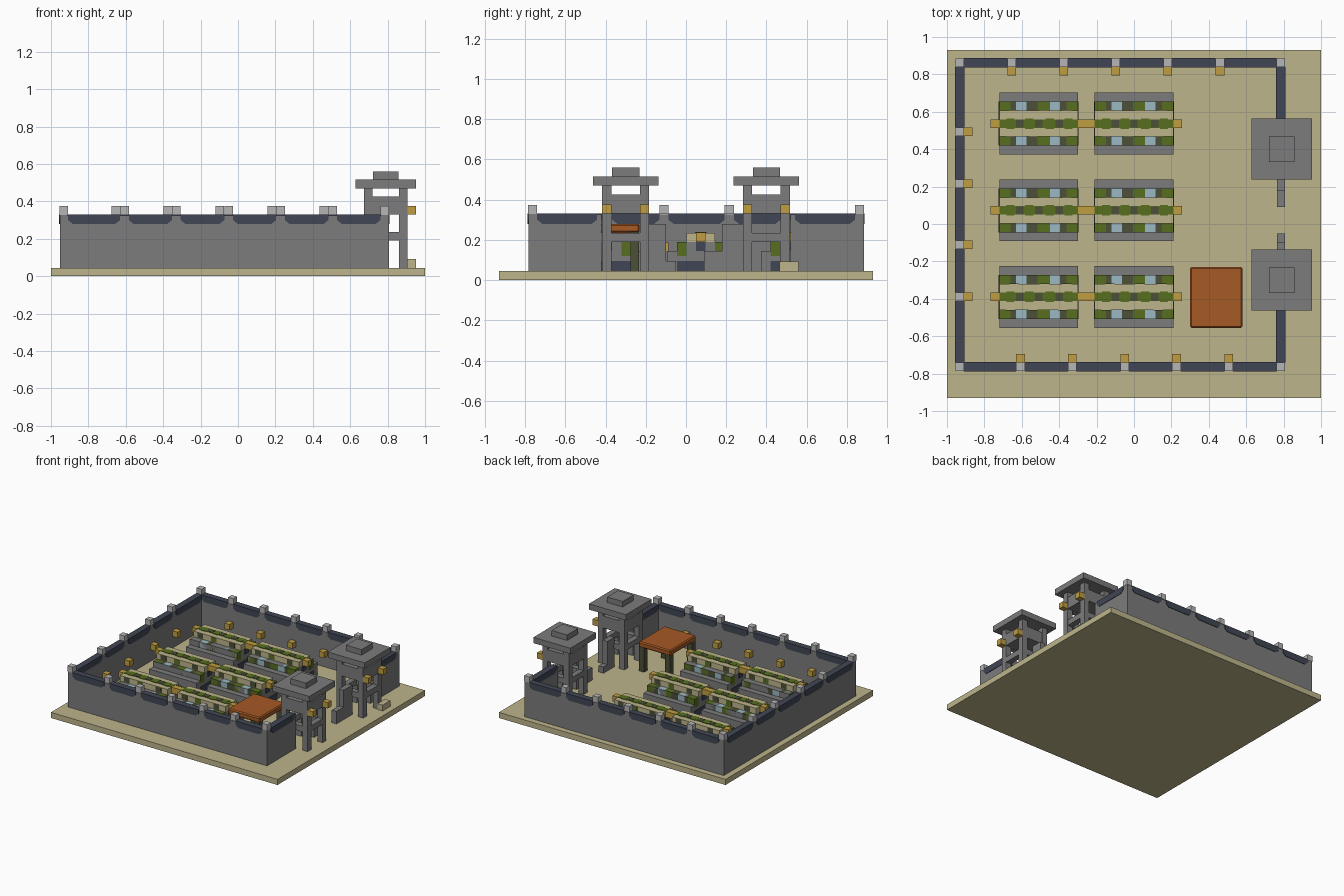
import bpy
import bmesh

cube = bpy.data.objects.get("Cube")
if cube:
    bpy.data.objects.remove(cube, do_unlink=True)


def material(name, rgb):
    m = bpy.data.materials.new(name)
    m.use_nodes = True
    m.diffuse_color = (*rgb, 1)
    m.node_tree.nodes["Principled BSDF"].inputs["Base Color"].default_value = (*rgb, 1)
    return m


SAND = material("sand", (0.51, 0.46, 0.26))
GREY = material("stone grey", (0.2, 0.2, 0.2))
NAVY = material("dark navy", (0.051, 0.061, 0.089))
PALE = material("pale grey", (0.47, 0.47, 0.47))
GOLD = material("lamp gold", (0.52, 0.34, 0.055))
ORANGE = material("canopy orange", (0.38, 0.1, 0.018))
GREEN = material("leaf green", (0.095, 0.156, 0.014))
OLIVE = material("dark olive", (0.072, 0.08, 0.038))
GLASS = material("window blue", (0.33, 0.485, 0.546))

U = 0.046     # block size
G = 0.045     # ground level


def finish(name, bm, mat):
    bmesh.ops.recalc_face_normals(bm, faces=bm.faces)
    me = bpy.data.meshes.new(name)
    bm.to_mesh(me)
    bm.free()
    me.materials.append(mat)
    ob = bpy.data.objects.new(name, me)
    bpy.context.collection.objects.link(ob)
    return ob


def box(name, mat, x, y, z):
    """Box from (low, high) ranges on each axis."""
    bm = bmesh.new()
    bmesh.ops.create_cube(bm, size=1)
    for v in bm.verts:
        v.co = [r[0] if c < 0 else r[1] for c, r in zip(v.co, (x, y, z))]
    return finish(name, bm, mat)


def span(c, half):
    return (c - half, c + half)


def block(name, mat, x, y, z0):
    return box(name, mat, span(x, U / 2), span(y, U / 2), (z0, z0 + U))


def coping(start, end, across, along_x):
    """Navy wall cap whose lower corners are cut off."""
    bm = bmesh.new()
    a, b = start + U / 2, end - U / 2
    outline = [(a, 0.331), (b, 0.331), (b, 0.3), (b - 0.025, 0.28), (a + 0.025, 0.28), (a, 0.3)]
    rings = []
    for side in (-0.025, 0.025):
        pts = [(t, across + side, z) if along_x else (across + side, t, z) for t, z in outline]
        rings.append([bm.verts.new(p) for p in pts])
    bm.faces.new(rings[0])
    bm.faces.new(rings[1])
    for i in range(6):
        j = (i + 1) % 6
        bm.faces.new((rings[0][i], rings[0][j], rings[1][j], rings[1][i]))
    finish("wall_coping", bm, NAVY)


def wall(stops, across, along_x, inward=0, posts=True):
    """Wall with caps between stops, posts on stops and lamps inside."""
    run, thick, height = (stops[0], stops[-1]), span(across, 0.021), (G, 0.325)
    if along_x:
        box("wall", GREY, run, thick, height)
    else:
        box("wall", GREY, thick, run, height)
    for a, b in zip(stops, stops[1:]):
        coping(a, b, across, along_x)
    for s in stops[1:-1] if posts else []:
        x, y = (s, across) if along_x else (across, s)
        block("wall_post", PALE, x, y, 0.328)
        lamp = across + inward * U
        x, y = (s, lamp) if along_x else (lamp, s)
        block("wall_lamp", GOLD, x, y, 0.14)


# Ground
box("ground", SAND, (-1, 1), (-0.93, 0.93), (0, G))

# Perimeter walls
L, R, F, B = -0.932, 0.785, -0.763, 0.863
wall([L, -0.607, -0.33, -0.05, 0.227, 0.507, R], F, True, 1)
wall([L, -0.653, -0.375, -0.097, 0.18, 0.46, R], B, True, -1)
wall([F, -0.39, -0.11, 0.215, 0.493, B], L, False, 1)
wall([F, -0.42], R, False, 0, False)
wall([0.52, B], R, False, 0, False)
for x in (L, R):
    for y in (F, B):
        box("corner_pillar", GREY, span(x, 0.021), span(y, 0.021), (G, 0.328))
        block("corner_post", PALE, x, y, 0.328)

# Gate: stepped stubs beside each tower
for y, top in (((-0.19, -0.1), 0.28), ((-0.1, -0.05), 0.095), ((0.18, 0.29), 0.28),
               ((0.09, 0.18), 0.145)):
    box("gate_step", GREY, span(R, 0.021), y, (G, top))


# Watch towers
def tower(cx, cy):
    for sx in (-1, 1):
        for sy in (-1, 1):
            box("tower_leg", GREY, span(cx + sx * 0.094, U / 2), span(cy + sy * 0.094, U / 2), (G, 0.47))
    for s in (-1, 1):
        for name, z in (("tower_brace", (0.19, 0.235)), ("tower_parapet", (0.33, 0.425))):
            box(name, GREY, span(cx, 0.094), span(cy + s * 0.094, 0.022), z)
            box(name, GREY, span(cx + s * 0.094, 0.022), span(cy, 0.094), z)
        block("tower_lamp", GOLD, cx + 0.14, cy + s * 0.094, 0.33)
    box("tower_floor", GREY, span(cx, 0.1), span(cy, 0.1), (0.331, 0.375))
    box("tower_roof", GREY, span(cx, 0.163), span(cy, 0.163), (0.47, 0.516))
    box("tower_cap", GREY, span(cx, 0.068), span(cy, 0.068), (0.516, 0.56))


for y in (-0.3, 0.4):
    tower(0.79, y)
box("entrance_step", SAND, (0.905, 0.952), (0.465, 0.56), (G, 0.092))

# Barracks: stepped huts with camouflage bands and windows
BAND = [(0.06, GREEN), (0.03, OLIVE), (0.055, GLASS), (0.06, OLIVE), (0.065, GREEN),
        (0.055, GLASS), (0.035, OLIVE), (0.06, GREEN)]


def barrack(cx, cy):
    x = span(cx, 0.21)
    for s in (-1, 1):
        def side(a, b):
            return tuple(sorted((cy + s * a, cy + s * b)))
        box("barrack_base", GREY, x, side(0.118, 0.165), (G, 0.145))
        left = x[0]
        for width, mat in BAND:
            box("barrack_band", mat, (left, left + width), side(0.07, 0.118), (0.12, 0.19))
            left += width
        # Scattered roof patches
        for k, mat in ((-0.13, OLIVE), (0.03, GREEN), (0.15, OLIVE)):
            box("roof_edge_patch", mat, span(cx + k * s, 0.025), side(0.068, 0.0715), (0.195, 0.232))
        block("barrack_lamp", GOLD, cx + s * 0.233, cy, 0.19)
        box("barrack_door", NAVY, span(cx + s * 0.21, 0.004), span(cy, 0.118), (G, 0.095))
        box("barrack_vent", NAVY, span(cx + s * 0.21, 0.004), span(cy, 0.023), (0.145, 0.19))
    box("barrack_core", GREY, span(cx, 0.207), span(cy, 0.118), (G, 0.19))
    box("barrack_roof", SAND, x, span(cy, 0.07), (0.19, 0.235))
    box("roof_strip", GREEN, x, span(cy, 0.023), (0.234, 0.238))
    for k in (-0.1, 0.0, 0.11):
        box("roof_patch", OLIVE, span(cx + k, 0.02), span(cy, 0.021), (0.237, 0.24))
    for k in (-0.15, -0.05, 0.06, 0.16):
        box("roof_leaf", GREEN, span(cx + k, 0.022), span(cy, 0.028), (0.234, 0.239))


for cy in (-0.39, 0.073, 0.537):
    for cx in (-0.51, 0.0):
        barrack(cx, cy)

# Canopy on four legs
for x in (0.325, 0.555):
    for y in (-0.53, -0.255):
        box("canopy_leg", OLIVE, span(x, 0.022), span(y, 0.022), (G, 0.24))
roof = box("canopy_roof", ORANGE, (0.3, 0.58), (-0.555, -0.23), (0.235, 0.28))
bevel = roof.modifiers.new("bevel", "BEVEL")
bevel.width = 0.008
bevel.segments = 1
